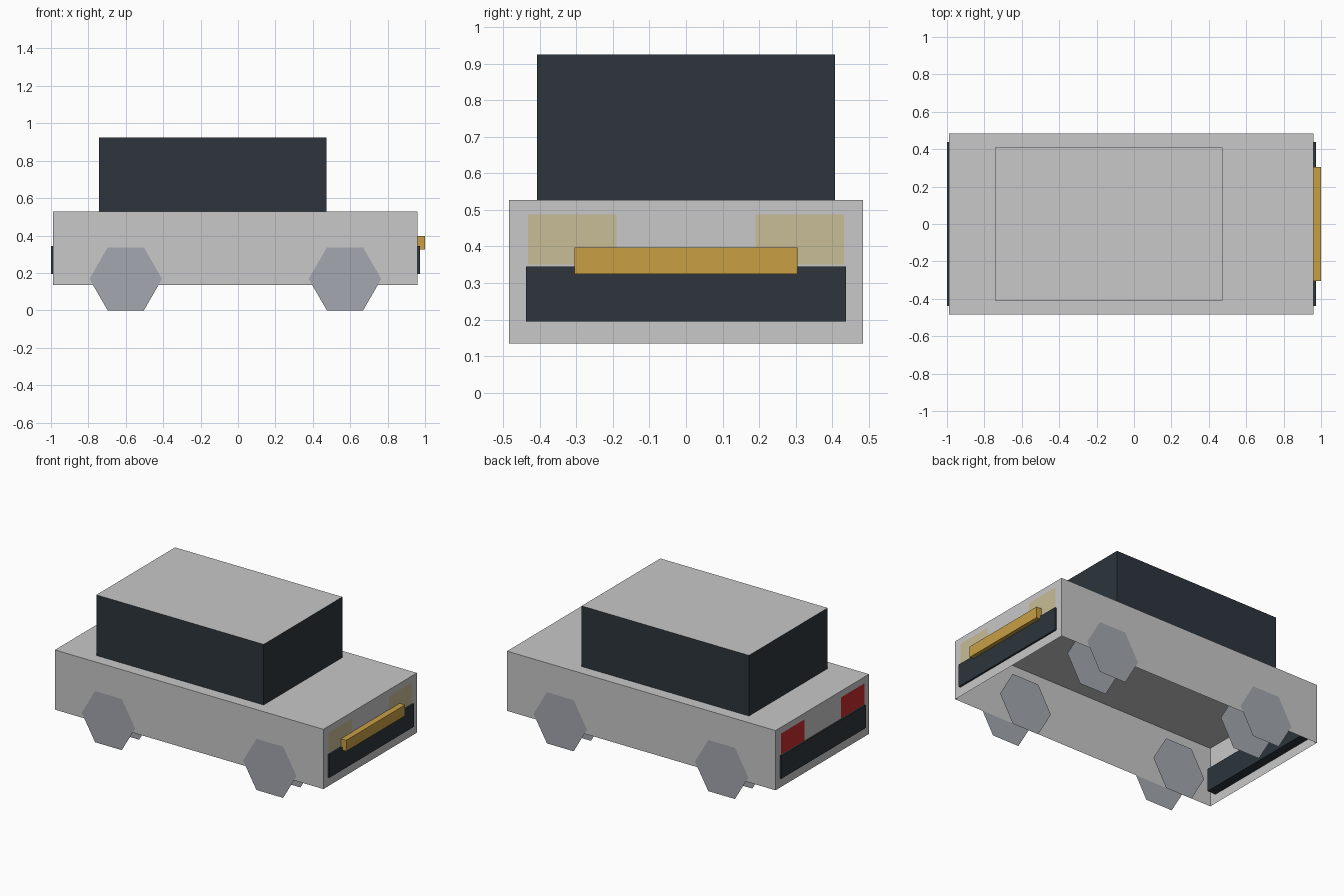
import bpy, bmesh
from math import cos, sin, pi

cube = bpy.data.objects.get("Cube")
if cube:
    bpy.data.objects.remove(cube, do_unlink=True)


def material(name, color):
    m = bpy.data.materials.new(name)
    m.use_nodes = True
    m.diffuse_color = (*color, 1)
    m.node_tree.nodes["Principled BSDF"].inputs["Base Color"].default_value = (*color, 1)
    return m


GREY = material("body grey", (0.58, 0.58, 0.58))
DARK = material("dark slate", (0.026, 0.036, 0.045))
STEEL = material("wheel steel", (0.37, 0.39, 0.43))
GOLD = material("amber bar", (0.58, 0.35, 0.06))
CREAM = material("headlight cream", (0.58, 0.51, 0.31))
RED = material("tail light red", (0.58, 0.024, 0.024))


def finish(name, bm, *mats):
    mesh = bpy.data.meshes.new(name)
    bm.to_mesh(mesh)
    bm.free()
    for m in mats:
        mesh.materials.append(m)
    obj = bpy.data.objects.new(name, mesh)
    bpy.context.collection.objects.link(obj)
    return obj


def box(name, xs, half_y, zs, *mats, open_bottom=False):
    """Box between two x and two z limits; a second material goes on the top."""
    bm = bmesh.new()
    bmesh.ops.create_cube(bm, size=1)
    for v in bm.verts:
        v.co = (xs[v.co.x > 0], half_y if v.co.y > 0 else -half_y, zs[v.co.z > 0])
    bm.normal_update()
    if open_bottom:
        bmesh.ops.delete(bm, geom=[f for f in bm.faces if f.normal.z < -0.5],
                         context='FACES_ONLY')
    if len(mats) > 1:
        for f in bm.faces:
            f.material_index = int(f.normal.z > 0.5)
    return finish(name, bm, *mats)


def plate(name, points, outward, mat):
    """Single flat face turned towards the outward direction."""
    bm = bmesh.new()
    face = bm.faces.new([bm.verts.new(p) for p in points])
    face.normal_update()
    if sum(a * b for a, b in zip(face.normal, outward)) < 0:
        face.normal_flip()
    return finish(name, bm, mat)


# Hollow body shell and cabin with a body-coloured roof
BACK, FRONT, DECK = -0.99, 0.96, 0.527
box("body", (BACK, FRONT), 0.485, (0.135, DECK), GREY, open_bottom=True)
box("cabin", (-0.743, 0.472), 0.408, (DECK, 0.925), DARK, GREY, open_bottom=True)

# Bumpers run through the end walls
box("front_bumper", (0.9, 0.972), 0.438, (0.195, 0.345), DARK)
box("rear_bumper", (-1.0, -0.93), 0.438, (0.195, 0.345), DARK)
box("front_bar", (0.93, 1.0), 0.305, (0.325, 0.397), GOLD)

# Lamps and wheels, mirrored left and right
for side, s in (("left", 1), ("right", -1)):
    for name, x, d, mat in (("headlight", FRONT, 1, CREAM), ("tail_light", BACK, -1, RED)):
        a, b = 0.19 * s, 0.433 * s
        px = x + d * 0.002
        plate(f"{side}_{name}",
              [(px, a, 0.35), (px, b, 0.35), (px, b, 0.487), (px, a, 0.487)],
              (d, 0, 0), mat)
    # Each wheel is a pair of thin six-sided discs
    for end, x in (("front", 0.572), ("rear", -0.6)):
        for layer, y, d in (("outer", 0.487, 1), ("inner", 0.307, -1)):
            plate(f"{end}_{side}_wheel_{layer}_disc",
                  [(x + 0.194 * cos(k * pi / 3), s * y, 0.168 + 0.194 * sin(k * pi / 3))
                   for k in range(6)],
                  (0, s * d, 0), STEEL)
